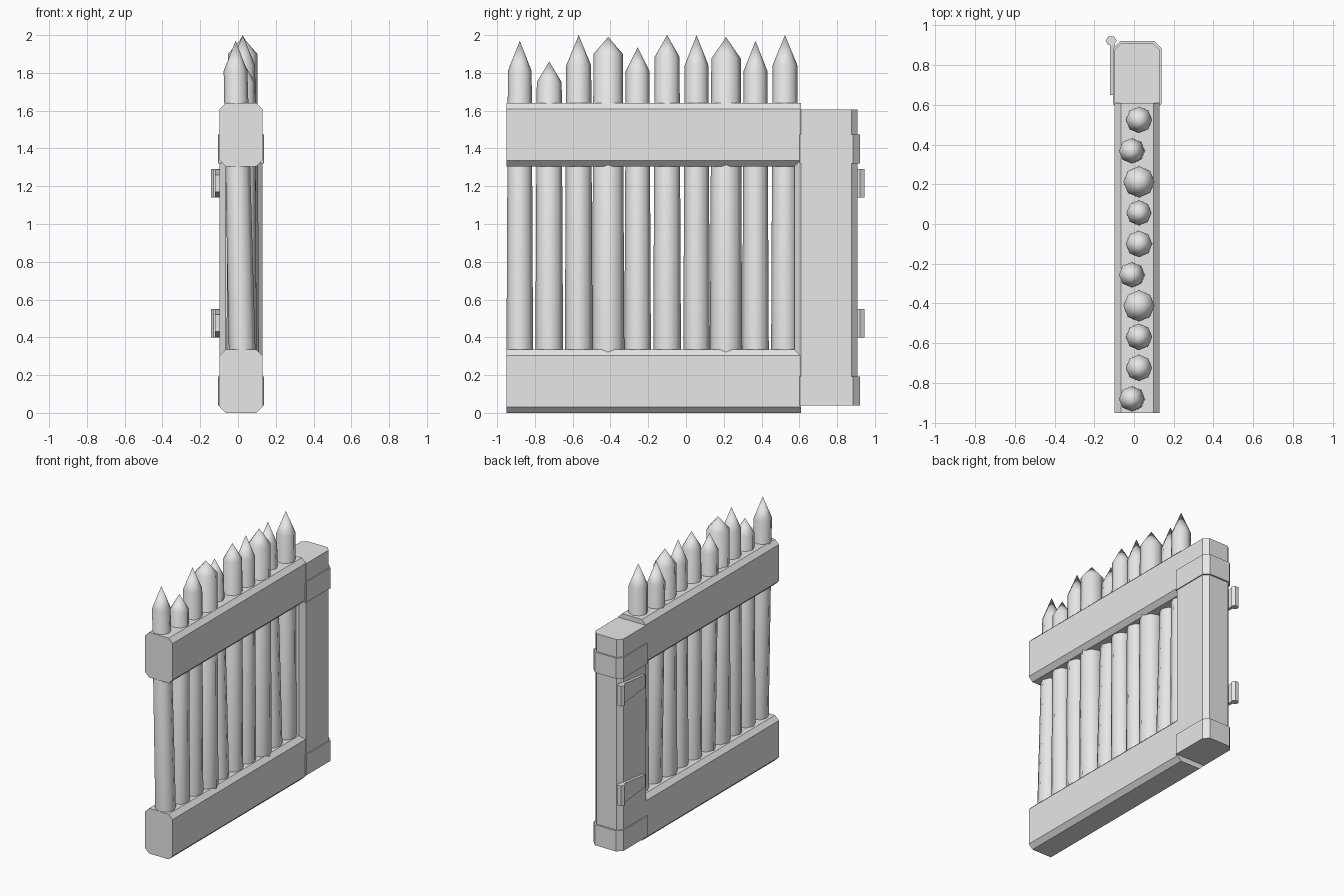
import bpy, bmesh, math

cube = bpy.data.objects.get("Cube")
if cube:
    bpy.data.objects.remove(cube, do_unlink=True)

mat = bpy.data.materials.new("pale grey")
mat.use_nodes = True
GREY = (0.8, 0.8, 0.8, 1)
mat.diffuse_color = GREY
mat.node_tree.nodes["Principled BSDF"].inputs["Base Color"].default_value = GREY


def finish(name, bm, smooth=False):
    bmesh.ops.recalc_face_normals(bm, faces=bm.faces)
    mesh = bpy.data.meshes.new(name)
    bm.to_mesh(mesh)
    bm.free()
    mesh.materials.append(mat)
    obj = bpy.data.objects.new(name, mesh)
    bpy.context.collection.objects.link(obj)
    if smooth:
        bpy.ops.object.select_all(action="DESELECT")
        obj.select_set(True)
        bpy.context.view_layer.objects.active = obj
        bpy.ops.object.shade_smooth_by_angle(angle=math.radians(50))
    return obj


def prism(name, profile, offset, smooth=False):
    """Extrude a closed 3D profile along an offset."""
    bm = bmesh.new()
    face = bm.faces.new([bm.verts.new(p) for p in profile])
    new = bmesh.ops.extrude_face_region(bm, geom=[face], use_keep_orig=True)["geom"]
    verts = [v for v in new if isinstance(v, bmesh.types.BMVert)]
    bmesh.ops.translate(bm, verts=verts, vec=offset)
    return finish(name, bm, smooth)


def chamfered(a0, a1, b0, b1, c, d=None):
    """Rectangle with cut corners; d is the cut on the low-b corners."""
    d = c if d is None else d
    return [(a0 + d, b0), (a1 - d, b0), (a1, b0 + d), (a1, b1 - c),
            (a1 - c, b1), (a0 + c, b1), (a0, b1 - c), (a0, b0 + d)]


# Horizontal rails
for name, z in (("lower_rail", 0), ("upper_rail", 1.305)):
    outline = chamfered(-0.097, 0.129, z, z + 0.335, 0.032)
    prism(name, [(x, -0.95, h) for x, h in outline], (0, 1.56, 0))

# Hinge post and the two bands around it
outline = chamfered(-0.099, 0.131, 0.575, 0.908, 0.033)
prism("hinge_post", [(x, y, 0.045) for x, y in outline], (0, 0, 1.56))
for name, z in (("lower_band", 0.04), ("upper_band", 1.32)):
    outline = chamfered(-0.106, 0.138, 0.60, 0.92, 0.036, 0.004)
    prism(name, [(x, y, z) for x, y in outline], (0, 0, 0.153))

# Hinges: tapered strap with a six-sided barrel
for name, z in (("lower_hinge", 0.40), ("upper_hinge", 1.14)):
    strap = [(0.65, z + 0.03), (0.92, z), (0.92, z + 0.15), (0.65, z + 0.12)]
    prism(name + "_strap", [(-0.121, y, h) for y, h in strap], (0.024, 0, 0))
    ring = [(-0.115 + 0.028 * math.cos(k * math.pi / 3),
             0.922 + 0.026 * math.sin(k * math.pi / 3), z) for k in range(6)]
    prism(name + "_barrel", ring, (0, 0, 0.15))

# Pointed logs: radius, shoulder height, tip height
logs = [(0.063, 1.81, 1.97), (0.066, 1.75, 1.86), (0.066, 1.84, 2.0),
        (0.078, 1.90, 1.99), (0.063, 1.81, 1.935), (0.066, 1.885, 2.0),
        (0.063, 1.84, 2.0), (0.078, 1.875, 1.99), (0.063, 1.81, 1.97),
        (0.066, 1.84, 2.0)]
SIDES = 8
for i, (r, shoulder, tip) in enumerate(logs):
    y = -0.88 + i * 0.156
    lean = -0.04 if i % 4 == 0 else 0
    bm = bmesh.new()
    rings = []
    for radius, z in ((r + 0.008, 0.2), (r, shoulder)):
        x = 0.025 + lean * (z - 0.2) / 1.7
        rings.append([bm.verts.new((x + radius * math.cos(k * math.tau / SIDES),
                                    y + radius * math.sin(k * math.tau / SIDES), z))
                      for k in range(SIDES)])
    apex = bm.verts.new((x, y, tip))
    bm.faces.new(rings[0])
    for k in range(SIDES):
        n = (k + 1) % SIDES
        bm.faces.new((rings[0][k], rings[0][n], rings[1][n], rings[1][k]))
        bm.faces.new((rings[1][k], rings[1][n], apex))
    finish("pointed_log_%d" % (i + 1), bm, smooth=True)
